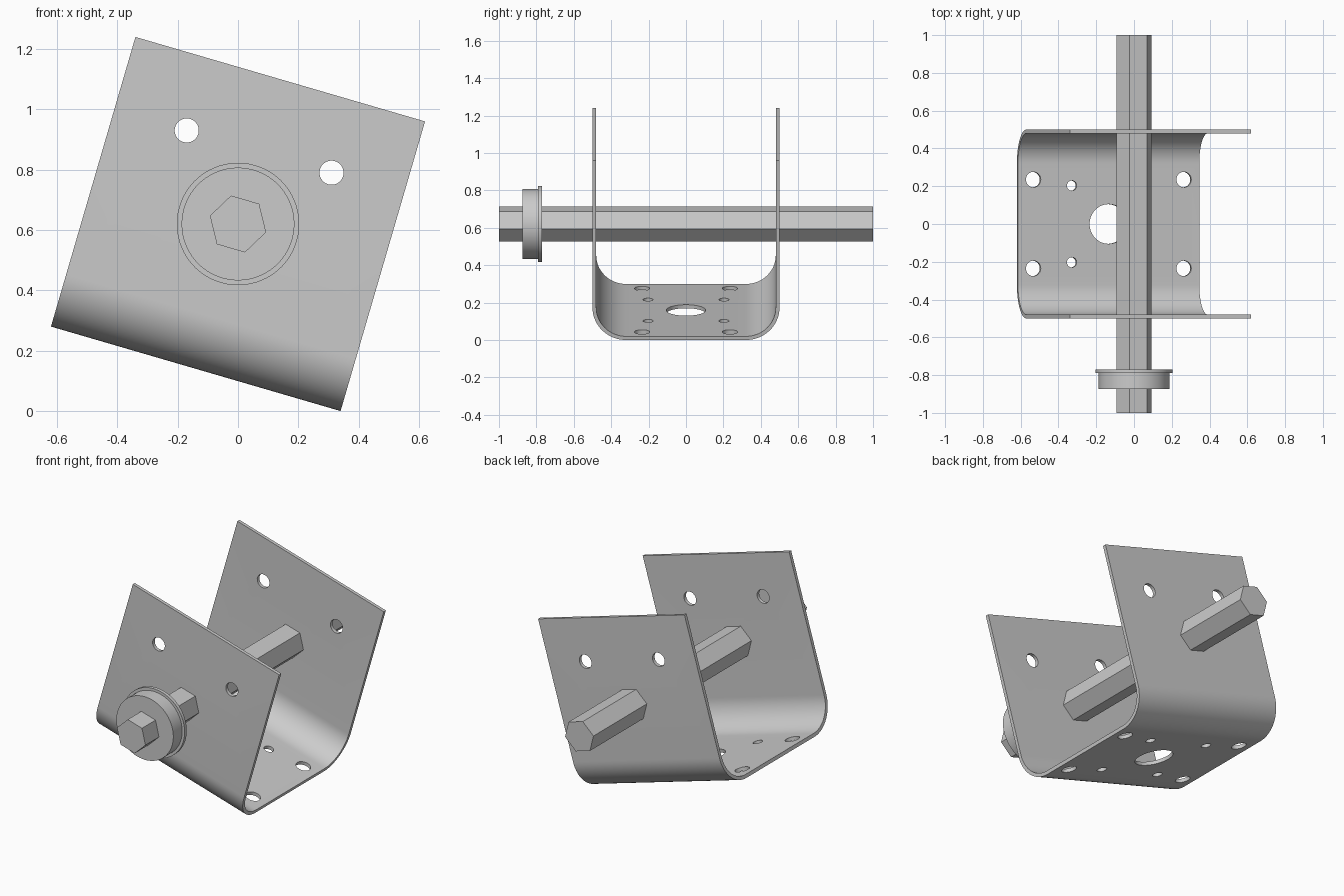
import bpy, bmesh
from math import sin, cos, pi, asin, radians
from mathutils import Matrix

if "Cube" in bpy.data.objects:
    bpy.data.objects.remove(bpy.data.objects["Cube"])

TILT = asin(0.28)      # whole bracket leans about the y axis
CENTRE_Z = 0.62


def make_object(name, bm, smooth=True):
    bmesh.ops.recalc_face_normals(bm, faces=bm.faces)
    mesh = bpy.data.meshes.new(name)
    bm.to_mesh(mesh)
    bm.free()
    obj = bpy.data.objects.new(name, mesh)
    bpy.context.collection.objects.link(obj)
    obj.location.z = CENTRE_Z
    obj.rotation_euler.y = TILT
    if smooth:
        activate(obj)
        bpy.ops.object.shade_smooth_by_angle(angle=radians(30))
    return obj


def activate(obj):
    bpy.ops.object.select_all(action='DESELECT')
    obj.select_set(True)
    bpy.context.view_layer.objects.active = obj


def add_cylinder(bm, radius, depth, centre, axis='Z', sides=32, spin=0):
    turn = Matrix.Rotation(pi / 2, 4, 'X') if axis == 'Y' else Matrix()
    bmesh.ops.create_cone(bm, cap_ends=True, segments=sides, radius1=radius,
                          radius2=radius, depth=depth,
                          matrix=Matrix.Translation(centre) @ turn @ Matrix.Rotation(spin, 4, 'Z'))


def u_path(inset, radius, steps=16):
    """U shape in (y, z), from the left top round the bends to the right top."""
    e = 0.5 - inset
    c = e - radius
    right = [(c + radius * sin(a), -c - radius * cos(a))
             for a in (pi / 2 * i / steps for i in range(steps + 1))]
    right.append((e, 0.5))
    return [(-y, z) for y, z in reversed(right)] + right


# U-shaped channel: profile extruded along x
bm = bmesh.new()
outline = u_path(0, 0.18) + u_path(0.02, 0.16)[::-1]
face = bm.faces.new([bm.verts.new((-0.5, y, z)) for y, z in outline])
ext = bmesh.ops.extrude_face_region(bm, geom=[face], use_keep_orig=True)
bmesh.ops.translate(bm, vec=(1, 0, 0),
                    verts=[g for g in ext['geom'] if isinstance(g, bmesh.types.BMVert)])
channel = make_object("channel_bracket", bm, smooth=False)

# hole cutters: side plates, base corners, small base holes, large base hole
bm = bmesh.new()
for sx in (-1, 1):
    add_cylinder(bm, 0.04, 1.4, (sx * 0.25, 0, 0.25), 'Y')
    for sy in (-1, 1):
        add_cylinder(bm, 0.041, 0.2, (sx * 0.415, sy * 0.235, -0.49))
        add_cylinder(bm, 0.027, 0.2, (sx * 0.203, sy * 0.203, -0.49))
add_cylinder(bm, 0.105, 0.2, (0, 0, -0.49), sides=48)
cutter = make_object("hole_cutter", bm, smooth=False)
cutter.hide_render = True
bpy.context.view_layer.update()

mod = channel.modifiers.new("holes", 'BOOLEAN')
mod.operation = 'DIFFERENCE'
mod.solver = 'EXACT'
mod.object = cutter
activate(channel)
bpy.ops.object.modifier_apply(modifier=mod.name)
bpy.data.objects.remove(cutter)
bpy.ops.object.shade_smooth_by_angle(angle=radians(30))

# hexagonal shaft
bm = bmesh.new()
add_cylinder(bm, 0.097, 2.0, (0, 0, 0), 'Y', sides=6, spin=pi / 6)
make_object("hex_shaft", bm, smooth=False)

# flanged bearing: stepped profile spun round the shaft
bm = bmesh.new()
profile = [(0, -0.873), (0.187, -0.873), (0.187, -0.79),
           (0.203, -0.79), (0.203, -0.77), (0, -0.77)]
verts = [bm.verts.new((r, y, 0)) for r, y in profile]
edges = [bm.edges.new(p) for p in zip(verts, verts[1:])]
bmesh.ops.spin(bm, geom=verts + edges, cent=(0, 0, 0), axis=(0, 1, 0),
               angle=2 * pi, steps=64)
bmesh.ops.remove_doubles(bm, verts=bm.verts, dist=1e-5)
make_object("flanged_bearing", bm)
